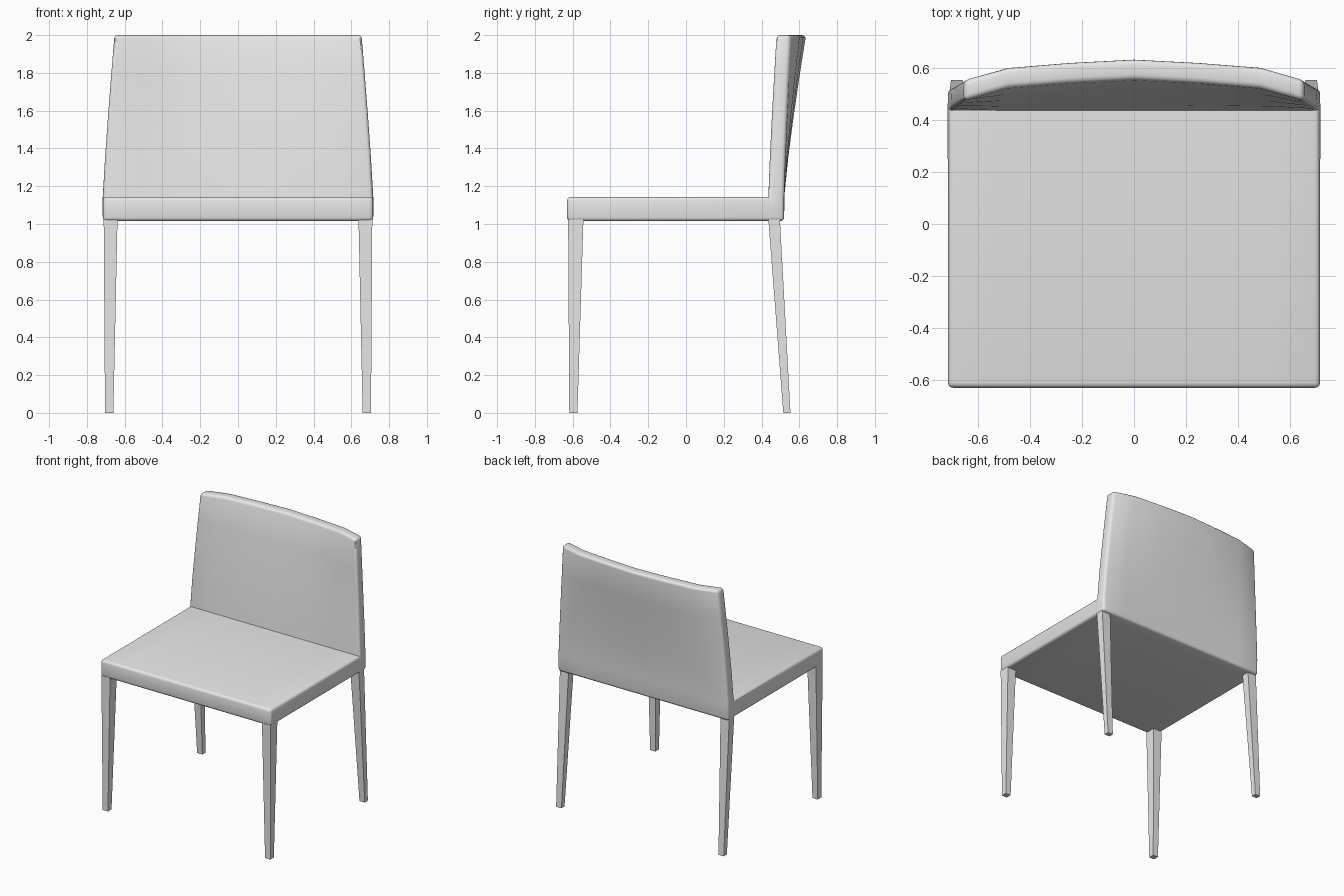
import bpy, bmesh, math

cube = bpy.data.objects.get("Cube")
if cube:
    bpy.data.objects.remove(cube, do_unlink=True)

grey = bpy.data.materials.new("light_grey")
grey.use_nodes = True
GREY = (0.8, 0.8, 0.8, 1)
grey.diffuse_color = GREY
grey.node_tree.nodes["Principled BSDF"].inputs["Base Color"].default_value = GREY

HALF, LOW, SEAT, TOP = 0.716, 1.015, 1.143, 2.0
FRONT, INNER, REAR = -0.63, 0.436, 0.52


def make_object(name, bm, smooth=False):
    bmesh.ops.recalc_face_normals(bm, faces=bm.faces)
    mesh = bpy.data.meshes.new(name)
    bm.to_mesh(mesh)
    bm.free()
    mesh.materials.append(grey)
    obj = bpy.data.objects.new(name, mesh)
    bpy.context.collection.objects.link(obj)
    if smooth:
        bpy.ops.object.select_all(action="DESELECT")
        obj.select_set(True)
        bpy.context.view_layer.objects.active = obj
        bpy.ops.object.shade_smooth_by_angle(angle=math.radians(35))
    return obj


# Upholstered shell: an L-shaped section carried across the width, its
# back leaning and bowing more and more towards the top.
stations = [(-1, 0), (-0.74, 0.6), (-0.38, 0.84), (0, 1),
            (0.38, 0.84), (0.74, 0.6), (1, 0)]
rows = [SEAT + (TOP - SEAT) * i / 4 for i in range(5)]


def section(u, bow):
    def point(y, z, lean=0.0, power=1.0):
        t = max(0, (z - SEAT) / (TOP - SEAT))
        width = HALF - 0.062 * t ** 1.15
        return (u * width, y + (lean + 0.082 * bow) * t ** power, z)
    front = [point(INNER, z, 0.038, 1.2) for z in rows]
    rear = [point(REAR, z, 0.033, 1.2) for z in rows]
    base = [point(y, LOW) for y in (FRONT, INNER, REAR)]
    return base + rear + front[::-1] + [point(FRONT, SEAT)]


bm = bmesh.new()
rings = [[bm.verts.new(p) for p in section(u, bow)] for u, bow in stations]
count = len(rings[0])
for a, b in zip(rings, rings[1:]):
    for i in range(count):
        j = (i + 1) % count
        bm.faces.new((a[i], a[j], b[j], b[i]))
# Close both sides with quads: seat, corner block, then up the back
for ring in (rings[0], rings[-1]):
    base, rear, front, lip = ring[:3], ring[3:8], ring[8:13][::-1], ring[13]
    bm.faces.new((base[0], base[1], front[0], lip))
    bm.faces.new((base[1], base[2], rear[0], front[0]))
    for i in range(4):
        bm.faces.new((front[i], rear[i], rear[i + 1], front[i + 1]))
bmesh.ops.recalc_face_normals(bm, faces=bm.faces)
# Round only the outer edges, keeping the seat-to-back crease sharp
outer = [e for e in bm.edges if e.calc_face_angle_signed() > 0.7]
bmesh.ops.bevel(bm, geom=outer, offset=0.02, offset_type="OFFSET",
                segments=3, profile=0.5, affect="EDGES", clamp_overlap=True)
make_object("seat_and_back", bm, smooth=True)


# Tapered square legs, the rear pair raked backwards
def leg(name, side, top_y, foot_y):
    bm = bmesh.new()
    loops = []
    for z, (x0, x1), (y0, y1) in ((0, (0.66, 0.704), foot_y),
                                  (LOW + 0.01, (0.638, 0.711), top_y)):
        loops.append([bm.verts.new((side * x, y, z)) for x, y in
                      ((x0, y0), (x1, y0), (x1, y1), (x0, y1))])
    foot, top = loops
    bm.faces.new(foot)
    bm.faces.new(top)
    for i in range(4):
        j = (i + 1) % 4
        bm.faces.new((foot[i], foot[j], top[j], top[i]))
    make_object(name, bm)


for side, label in ((1, "left"), (-1, "right")):
    leg("front_leg_" + label, side, (-0.624, -0.543), (-0.618, -0.575))
    leg("rear_leg_" + label, side, (0.436, 0.497), (0.515, 0.553))
